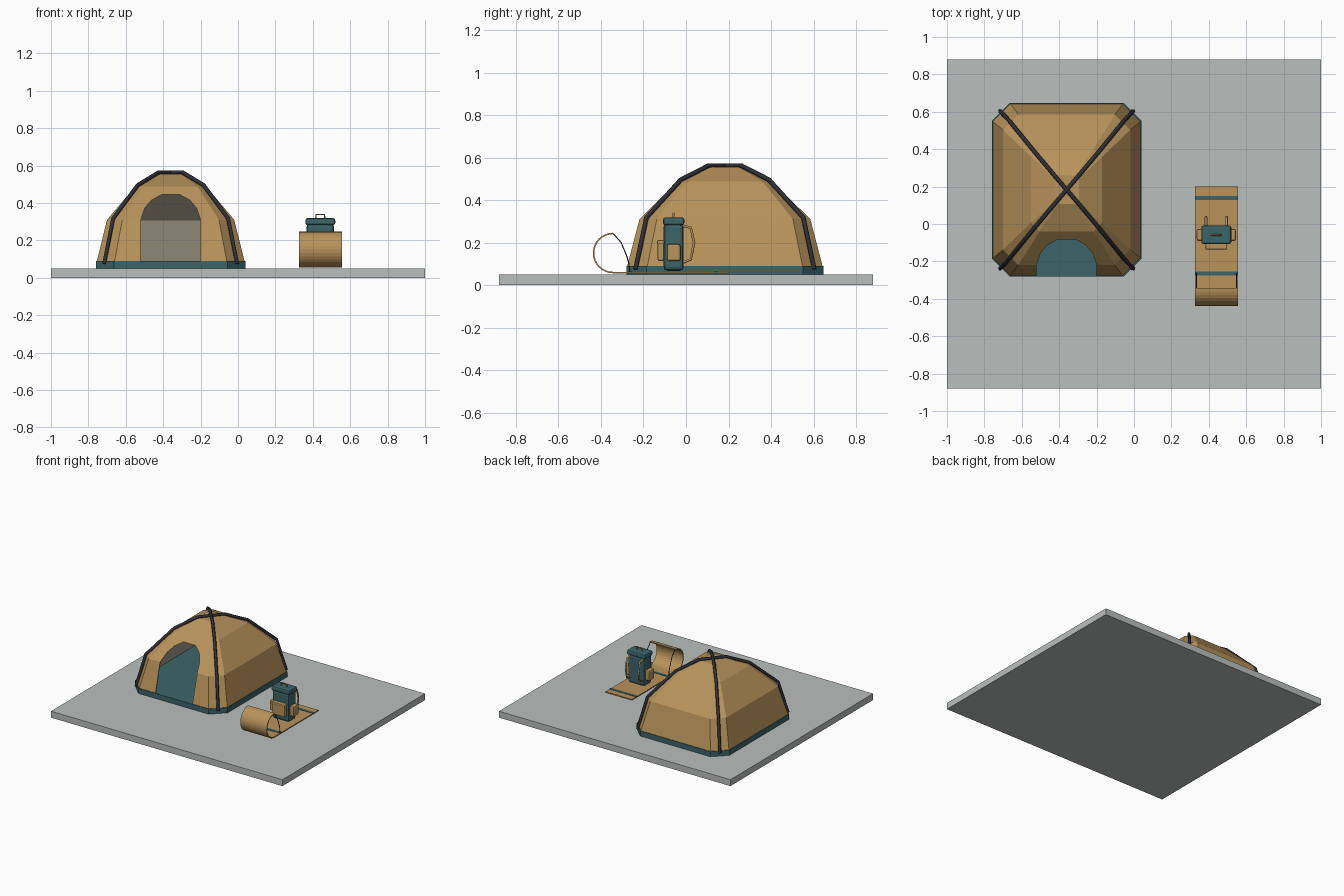
import bpy, bmesh, math
from mathutils import Vector

cube = bpy.data.objects.get("Cube")
if cube:
    bpy.data.objects.remove(cube, do_unlink=True)


def material(name, r, g, b):
    lin = [((c / 255 + 0.055) / 1.055) ** 2.4 for c in (r, g, b)] + [1]
    m = bpy.data.materials.new(name)
    m.use_nodes = True
    m.diffuse_color = lin
    m.node_tree.nodes["Principled BSDF"].inputs["Base Color"].default_value = lin
    return m


GREY = material("ground grey", 186, 191, 189)
TAN = material("canvas tan", 184, 147, 91)
TEAL = material("deep teal", 60, 101, 105)
DARK = material("charcoal", 46, 46, 54)
LINING = material("lining beige", 161, 154, 135)


def finish(name, bm, *mats):
    mesh = bpy.data.meshes.new(name)
    bmesh.ops.recalc_face_normals(bm, faces=bm.faces)
    bm.to_mesh(mesh)
    bm.free()
    for m in mats:
        mesh.materials.append(m)
    obj = bpy.data.objects.new(name, mesh)
    bpy.context.collection.objects.link(obj)
    return obj


def box(name, centre, size, mat, bevel=0):
    bm = bmesh.new()
    bmesh.ops.create_cube(bm, size=1)
    for v in bm.verts:
        v.co = Vector(a * s + c for a, s, c in zip(v.co, size, centre))
    if bevel:
        bmesh.ops.bevel(bm, geom=bm.edges[:], offset=bevel, segments=2,
                        profile=0.5, affect='EDGES')
    return finish(name, bm, mat)


def tube(name, points, radius, mat, rounding=1):
    curve = bpy.data.curves.new(name, 'CURVE')
    curve.dimensions = '3D'
    curve.bevel_depth = radius
    curve.bevel_resolution = rounding
    curve.use_fill_caps = True
    line = curve.splines.new('POLY')
    line.points.add(len(points) - 1)
    for p, co in zip(line.points, points):
        p.co = (*co, 1)
    curve.materials.append(mat)
    obj = bpy.data.objects.new(name, curve)
    bpy.context.collection.objects.link(obj)
    return obj


def loft(bm, rings, cap_bottom, cap_top):
    loops = [[bm.verts.new(p) for p in ring] for ring in rings]
    for a, b in zip(loops, loops[1:]):
        for i in range(len(a)):
            j = (i + 1) % len(a)
            bm.faces.new((a[i], a[j], b[j], b[i]))
    if cap_bottom:
        bm.faces.new(loops[0][::-1])
    if cap_top:
        bm.faces.new(loops[-1])


# Ground slab
box("ground", (0, 0, 0.025), (2, 1.76, 0.05), GREY)

# Tent: rings of half width, half depth and height
TX, TY = -0.36, 0.183
LEVELS = [(0.395, 0.46, 0.088), (0.34, 0.402, 0.31),
          (0.19, 0.222, 0.488), (0.065, 0.076, 0.555)]


def octagon(hx, hy, z):
    c = 0.24 * hx
    half = [(hx, c - hy), (hx, hy - c), (hx - c, hy), (c - hx, hy)]
    return [(TX + s * x, TY + s * y, z) for s in (1, -1) for x, y in half]


bm = bmesh.new()
loft(bm, [octagon(0.4, 0.464, z) for z in (0.05, 0.09)], True, True)
finish("tent_groundsheet", bm, TEAL)

bm = bmesh.new()
loft(bm, [octagon(*lv) for lv in LEVELS], False, True)
shell = finish("tent_shell", bm, TAN, LINING)
if shell.data.polygons[-1].normal.z < 0:
    shell.data.flip_normals()
solid = shell.modifiers.new("thickness", 'SOLIDIFY')
solid.thickness = 0.008
solid.offset = -1
solid.material_offset = 1

# Arched doorway cut through the front wall
half_arch = [(0.16, 0.07), (0.16, 0.31), (0.14, 0.37), (0.105, 0.413), (0.05, 0.444)]
arch = half_arch + [(-x, z) for x, z in reversed(half_arch)]
bm = bmesh.new()
loft(bm, [[(TX + x, y, z) for x, z in arch] for y in (-0.5, 0.1)], True, True)
cutter = finish("door_cutter", bm, TAN)
cutter.hide_render = True
cut = shell.modifiers.new("doorway", 'BOOLEAN')
cut.operation = 'DIFFERENCE'
cut.solver = 'EXACT'
cut.object = cutter
bpy.context.view_layer.objects.active = shell
for mod in ("thickness", "doorway"):
    bpy.ops.object.modifier_apply(modifier=mod)
bpy.data.objects.remove(cutter, do_unlink=True)

# Crossed tent poles following the corner facets
for name, side in (("tent_pole_a", 1), ("tent_pole_b", -1)):
    leg = [(hx * 0.88 + 0.008, hy - 0.12 * hx + 0.008, z + 0.008) for hx, hy, z in LEVELS]
    leg[0] = (leg[0][0], leg[0][1], 0.075)
    path = [(TX + x * side, TY + y, z) for x, y, z in leg]
    path += [(TX - x * side, TY - y, z) for x, y, z in reversed(leg)]
    tube(name, path, 0.011, DARK)

# Sleeping mat with one end curled up
MX, HALF = 0.441, 0.114
CY, CZ, R = -0.343, 0.151, 0.092
profile = [(0.2, CZ - R)]
for i in range(17):
    a = math.pi * i / 16
    profile.append((CY - R * math.sin(a), CZ - R * math.cos(a)))
bm = bmesh.new()
rows = [[bm.verts.new((MX + s * HALF, y, z)) for s in (-1, 1)] for y, z in profile]
for a, b in zip(rows, rows[1:]):
    bm.faces.new((a[0], a[1], b[1], b[0]))
mat_obj = finish("sleeping_mat", bm, TAN)
thick = mat_obj.modifiers.new("thickness", 'SOLIDIFY')
thick.thickness = 0.007
thick.offset = 0

# Mat bands and the cords tying the curl
for name, y in (("mat_band_back", 0.14), ("mat_band_front", -0.265)):
    box(name, (MX, y, 0.061), (2 * HALF + 0.004, 0.022, 0.008), TEAL)
for name, s in (("mat_cord_left", 1), ("mat_cord_right", -1)):
    x = MX + s * (HALF - 0.007)
    tube(name, [(x, CY, CZ + R), (x, -0.305, 0.2), (x, -0.28, 0.14),
                (x, -0.268, 0.1), (x, -0.265, 0.062)], 0.003, DARK)

# Backpack body, lid and pockets
PX, PY = 0.44, -0.058
box("pack_body", (PX, PY, 0.18), (0.145, 0.094, 0.225), TEAL, 0.018)
box("pack_lid", (PX, PY, 0.3), (0.16, 0.1, 0.038), TEAL, 0.012)
box("pack_front_pocket", (PX, PY - 0.058, 0.16), (0.11, 0.036, 0.095), TAN, 0.01)
box("pack_pocket_flap", (PX, PY - 0.06, 0.202), (0.116, 0.036, 0.02), TAN, 0.006)
for name, s in (("left", 1), ("right", -1)):
    box("pack_side_pocket_" + name, (PX + s * 0.085, PY, 0.153),
        (0.04, 0.064, 0.08), TAN, 0.01)
    # Shoulder straps
    x = PX + s * 0.055
    tube("pack_strap_" + name, [(x, PY + 0.04, 0.28), (x, PY + 0.08, 0.27),
                                (x, PY + 0.096, 0.2), (x, PY + 0.08, 0.12),
                                (x, PY + 0.04, 0.105)], 0.007, TAN)

# Top grab handle
tube("pack_handle", [(PX - 0.024, PY, 0.315), (PX - 0.022, PY, 0.339),
                     (PX + 0.022, PY, 0.339), (PX + 0.024, PY, 0.315)], 0.005, TAN)
